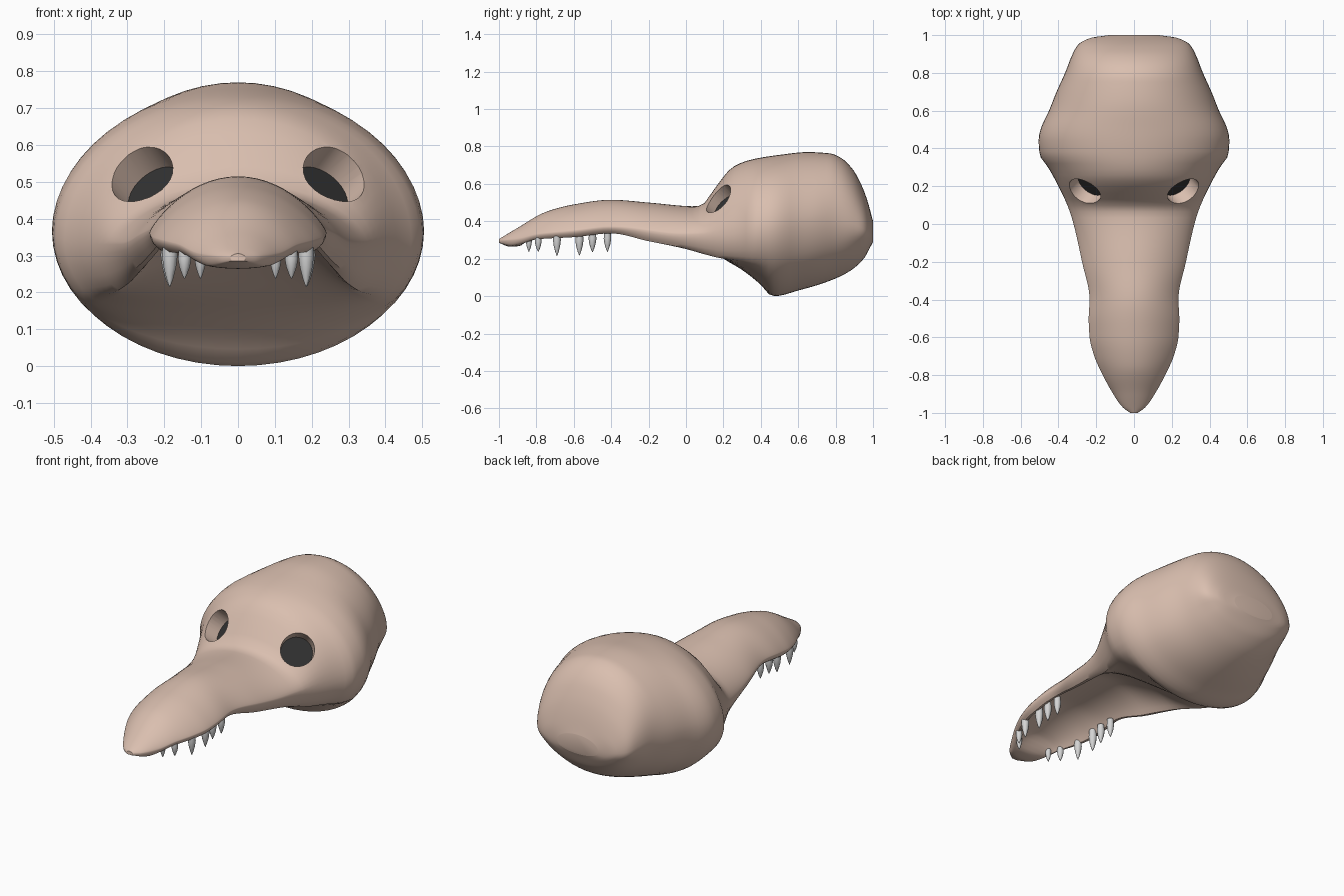
import bpy, bmesh, math
from mathutils import Vector

if "Cube" in bpy.data.objects:
    bpy.data.objects.remove(bpy.data.objects["Cube"])


def material(name, rgb):
    m = bpy.data.materials.new(name)
    m.diffuse_color = (*rgb, 1)
    m.use_nodes = True
    m.node_tree.nodes["Principled BSDF"].inputs["Base Color"].default_value = m.diffuse_color
    return m


BONE = material("tan bone", (0.70, 0.52, 0.43))
TOOTH = material("pale grey tooth", (0.66, 0.66, 0.66))
DARK = material("dark socket", (0.03, 0.03, 0.03))


def add_object(name, bm, mat):
    bmesh.ops.recalc_face_normals(bm, faces=bm.faces)
    me = bpy.data.meshes.new(name)
    bm.to_mesh(me)
    bm.free()
    me.materials.append(mat)
    ob = bpy.data.objects.new(name, me)
    bpy.context.collection.objects.link(ob)
    return ob


def smooth(ob, degrees):
    bpy.ops.object.select_all(action='DESELECT')
    ob.select_set(True)
    bpy.context.view_layer.objects.active = ob
    bpy.ops.object.shade_smooth_by_angle(angle=math.radians(degrees))


def curve(points, y):
    """Monotone cubic interpolation of (y, value) points."""
    n = len(points)
    d = [(points[i + 1][1] - points[i][1]) / (points[i + 1][0] - points[i][0]) for i in range(n - 1)]
    s = [d[0]] + [2 * a * b / (a + b) if a * b > 0 else 0 for a, b in zip(d, d[1:])] + [d[-1]]
    for i in range(n - 1):
        if y <= points[i + 1][0] or i == n - 2:
            (y0, v0), (y1, v1) = points[i], points[i + 1]
            h = y1 - y0
            t = min(max((y - y0) / h, 0), 1)
            return ((1 + 2 * t) * (1 - t) ** 2 * v0 + t * (1 - t) ** 2 * h * s[i]
                    + t * t * (3 - 2 * t) * v1 + t * t * (t - 1) * h * s[i + 1])


# Skull profiles along its length: half width, crown, widest height, jaw rim, palate centre
WIDTH = [(-1, .02), (-.97, .06), (-.9, .11), (-.8, .165), (-.7, .21), (-.6, .235), (-.5, .24),
         (-.4, .235), (-.2, .275), (0, .32), (.08, .345), (.2, .40), (.3, .455), (.37, .50),
         (.45, .505), (.5, .495), (.6, .45), (.7, .41), (.8, .365), (.9, .325), (.95, .295),
         (.985, .23), (1, .13)]
CROWN = [(-1, .305), (-.9, .365), (-.75, .45), (-.6, .49), (-.4, .515), (-.2, .50), (.05, .48),
         (.08, .485), (.16, .585), (.25, .69), (.35, .73), (.5, .755), (.65, .77), (.77, .763),
         (.83, .738), (.89, .68), (.94, .59), (.97, .51), (1, .40)]
MIDDLE = [(-1, .295), (-.9, .305), (-.8, .33), (-.6, .35), (-.4, .37), (0, .33), (.2, .33),
          (.46, .37), (.8, .41), (1, .34)]
RIM = [(-1, .285), (-.93, .272), (-.88, .28), (-.8, .30), (-.6, .31), (-.4, .33), (-.2, .285),
       (0, .245), (.1, .22), (.2, .20), (.46, .185), (.6, .20), (.8, .25), (1, .31)]
PALATE = [(-1, .285), (-.94, .264), (-.89, .268), (-.8, .35), (-.5, .425), (-.2, .42), (0, .35),
          (.1, .275), (.2, .20), (.3, .14), (.4, .06), (.455, .003), (.475, 0), (.6, .03),
          (.75, .075), (.87, .13), (.95, .20), (1, .29)]
POWER = [(-1, 1.3), (-.7, 1.7), (-.2, 1.6), (.05, 1.3), (.2, 1.05), (.45, 1.05), (.65, 1.1),
         (.9, .95), (1, 1)]

# Skull: rings with an arched top and a lower side that hollows into the palate
bm = bmesh.new()
RINGS, SIDES = 96, 56
rings = []
for i in range(RINGS + 1):
    y = -math.cos(math.pi * i / RINGS)
    w, top, mid, rim, pal, p = (curve(c, y) for c in (WIDTH, CROWN, MIDDLE, RIM, PALATE, POWER))
    ring = []
    for k in range(SIDES):
        a = math.tau * k / SIDES
        s = abs(math.sin(a))
        if a <= math.pi:
            z = mid + (top - mid) * s ** p
        elif s < .5:
            z = mid + (rim - mid) * s / .5
        else:
            z = rim + (pal - rim) * (s - .5) / .5
        ring.append(bm.verts.new((w * math.cos(a), y, z)))
    rings.append(ring)
for r0, r1 in zip(rings, rings[1:]):
    for k in range(SIDES):
        j = (k + 1) % SIDES
        bm.faces.new((r0[k], r0[j], r1[j], r1[k]))
bm.faces.new(rings[0])
bm.faces.new(rings[-1])
skull = add_object("skull", bm, BONE)

# Eye sockets: tapered holes with a dark floor
for side, label in ((-1, "left"), (1, "right")):
    axis = Vector((.5 * side, -.6, .6)).normalized()
    centre = Vector((.272 * side, .162, .53))
    turn = axis.to_track_quat('Z', 'Y').to_matrix().to_4x4()
    bm = bmesh.new()
    bmesh.ops.create_cone(bm, cap_ends=True, segments=28, radius1=.086, radius2=.10, depth=.26)
    bmesh.ops.transform(bm, matrix=turn, verts=bm.verts)
    bmesh.ops.translate(bm, vec=centre + axis * .03, verts=bm.verts)
    cutter = add_object("socket_cutter", bm, BONE)
    cutter.hide_render = True
    mod = skull.modifiers.new("socket", 'BOOLEAN')
    mod.operation, mod.solver, mod.object = 'DIFFERENCE', 'EXACT', cutter
    bpy.context.view_layer.objects.active = skull
    bpy.ops.object.modifier_apply(modifier=mod.name)
    bpy.data.objects.remove(cutter)

    bm = bmesh.new()
    bmesh.ops.create_cone(bm, cap_ends=True, segments=28, radius1=.086, radius2=.086, depth=.006)
    bmesh.ops.transform(bm, matrix=turn, verts=bm.verts)
    bmesh.ops.translate(bm, vec=centre - axis * .098, verts=bm.verts)
    add_object(label + "_socket_floor", bm, DARK)
smooth(skull, 40)

# Teeth: tapering pegs hanging from the jaw rim (x, y, tip height, radius)
TEETH = [(.102, -.84, .237, .016), (.145, -.79, .237, .018), (.185, -.69, .215, .021),
         (.188, -.57, .217, .022), (.186, -.50, .235, .021), (.186, -.42, .237, .020)]
for n, (x, y, tip, r) in enumerate(TEETH):
    for side, label in ((-1, "left"), (1, "right")):
        bm = bmesh.new()
        base = .345 if y > -.75 else .32
        levels = [(0, .85), (.35, 1), (.6, .8), (.85, .4), (1, .05)]
        loops = [[bm.verts.new((side * x + r * f * math.cos(math.tau * k / 12),
                                y + r * f * math.sin(math.tau * k / 12),
                                base + (tip - base) * t)) for k in range(12)] for t, f in levels]
        for a, b in zip(loops, loops[1:]):
            for k in range(12):
                bm.faces.new((a[k], a[(k + 1) % 12], b[(k + 1) % 12], b[k]))
        bm.faces.new(loops[0])
        bm.faces.new(loops[-1])
        smooth(add_object(f"{label}_tooth_{n + 1}", bm, TOOTH), 50)
